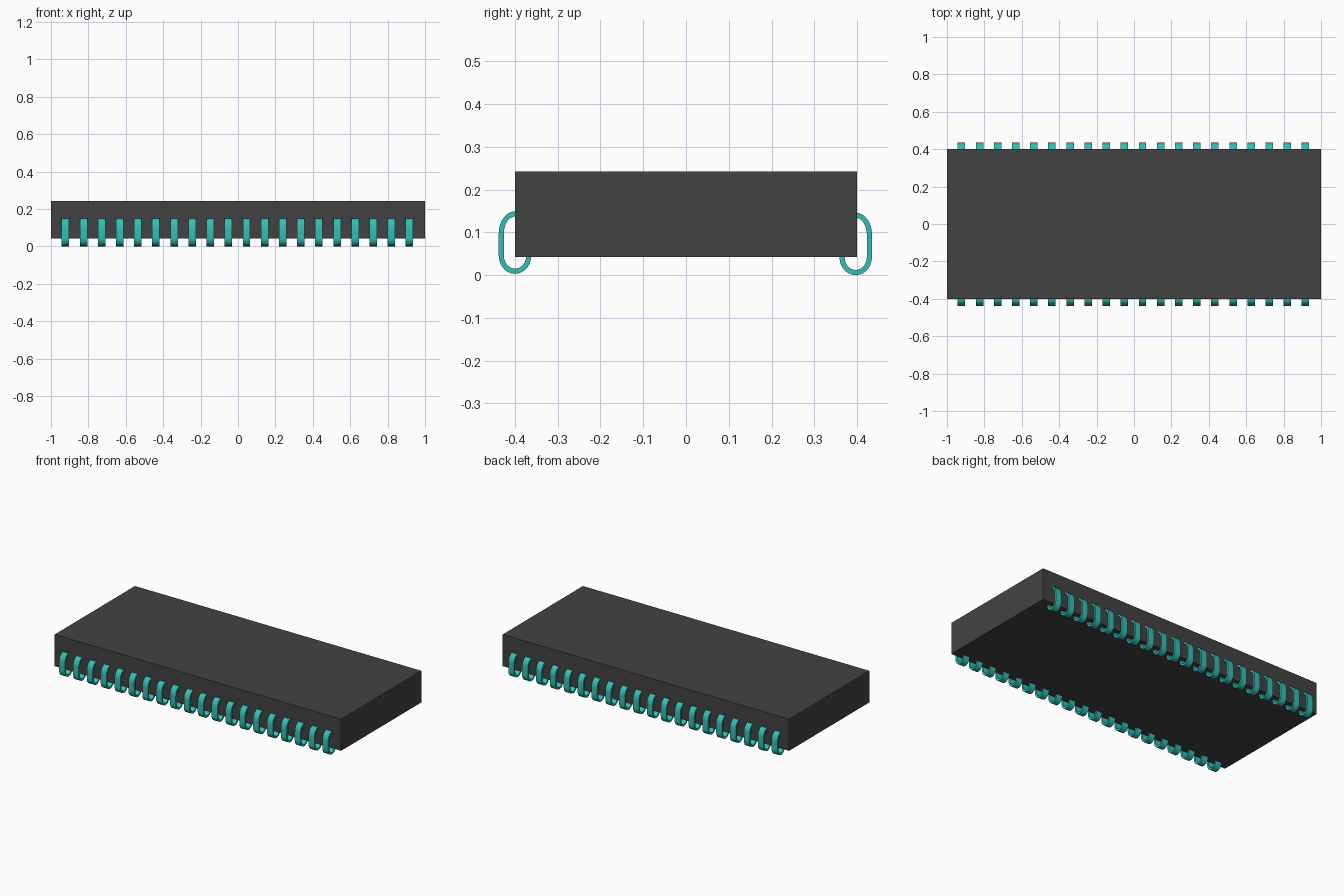
import bpy, bmesh
from math import sin, cos, pi
from mathutils import Vector

if "Cube" in bpy.data.objects:
    bpy.data.objects.remove(bpy.data.objects["Cube"])


def material(name, rgb):
    m = bpy.data.materials.new(name)
    m.diffuse_color = (*rgb, 1)
    m.use_nodes = True
    m.node_tree.nodes["Principled BSDF"].inputs["Base Color"].default_value = m.diffuse_color
    return m


def finish(name, bm, mat):
    bmesh.ops.recalc_face_normals(bm, faces=bm.faces)
    me = bpy.data.meshes.new(name)
    bm.to_mesh(me)
    bm.free()
    me.materials.append(mat)
    ob = bpy.data.objects.new(name, me)
    bpy.context.collection.objects.link(ob)
    return ob


dark = material("dark_plastic", (0.055, 0.055, 0.055))
teal = material("teal_metal", (0.033, 0.52, 0.46))

# Rectangular body block
bm = bmesh.new()
bmesh.ops.create_cube(bm, size=1)
bmesh.ops.scale(bm, vec=(2.0, 0.8, 0.2), verts=bm.verts)
bmesh.ops.translate(bm, vec=(0, 0, 0.142), verts=bm.verts)
finish("package_body", bm, dark)


# J-shaped lead centre line in (y, z): out of the side, down, curled under
def arc(cz, rz, a0, a1, n):
    return [Vector((0.3975 + 0.032 * cos(a0 + (a1 - a0) * i / n),
                    cz + rz * sin(a0 + (a1 - a0) * i / n))) for i in range(n + 1)]


path = [Vector((0.385, 0.140))] + arc(0.095, 0.045, pi / 2, 0, 8) \
    + arc(0.042, 0.036, 0, -pi, 14) + [Vector((0.3655, 0.05))]

# Thicken the centre line into a closed strip outline
T, W, COUNT, PITCH = 0.012, 0.04, 20, 0.0968
inner, outer = [], []
for i, p in enumerate(path):
    d = (path[min(i + 1, len(path) - 1)] - path[max(i - 1, 0)]).normalized()
    n = Vector((-d.y, d.x)) * T / 2
    outer.append(p + n)
    inner.append(p - n)


# One row of leads per side
def lead_row(name, side, dy, dz):
    bm = bmesh.new()
    for k in range(COUNT):
        x = -0.003 + (k - (COUNT - 1) / 2) * PITCH
        rings = []
        for a, b in zip(outer, inner):
            rings.append([bm.verts.new((x + sx * W / 2, side * (q.x + dy), q.y + dz))
                          for sx, q in ((-1, a), (1, a), (1, b), (-1, b))])
        for r, s in zip(rings, rings[1:]):
            for j in range(4):
                bm.faces.new((r[j], r[(j + 1) % 4], s[(j + 1) % 4], s[j]))
        bm.faces.new(rings[0])
        bm.faces.new(rings[-1])
    ob = finish(name, bm, teal)
    bpy.ops.object.select_all(action='DESELECT')
    ob.select_set(True)
    bpy.context.view_layer.objects.active = ob
    bpy.ops.object.shade_smooth_by_angle(angle=0.6)


lead_row("front_leads", -1, 0.0025, 0.003)
lead_row("back_leads", 1, -0.0005, 0)
